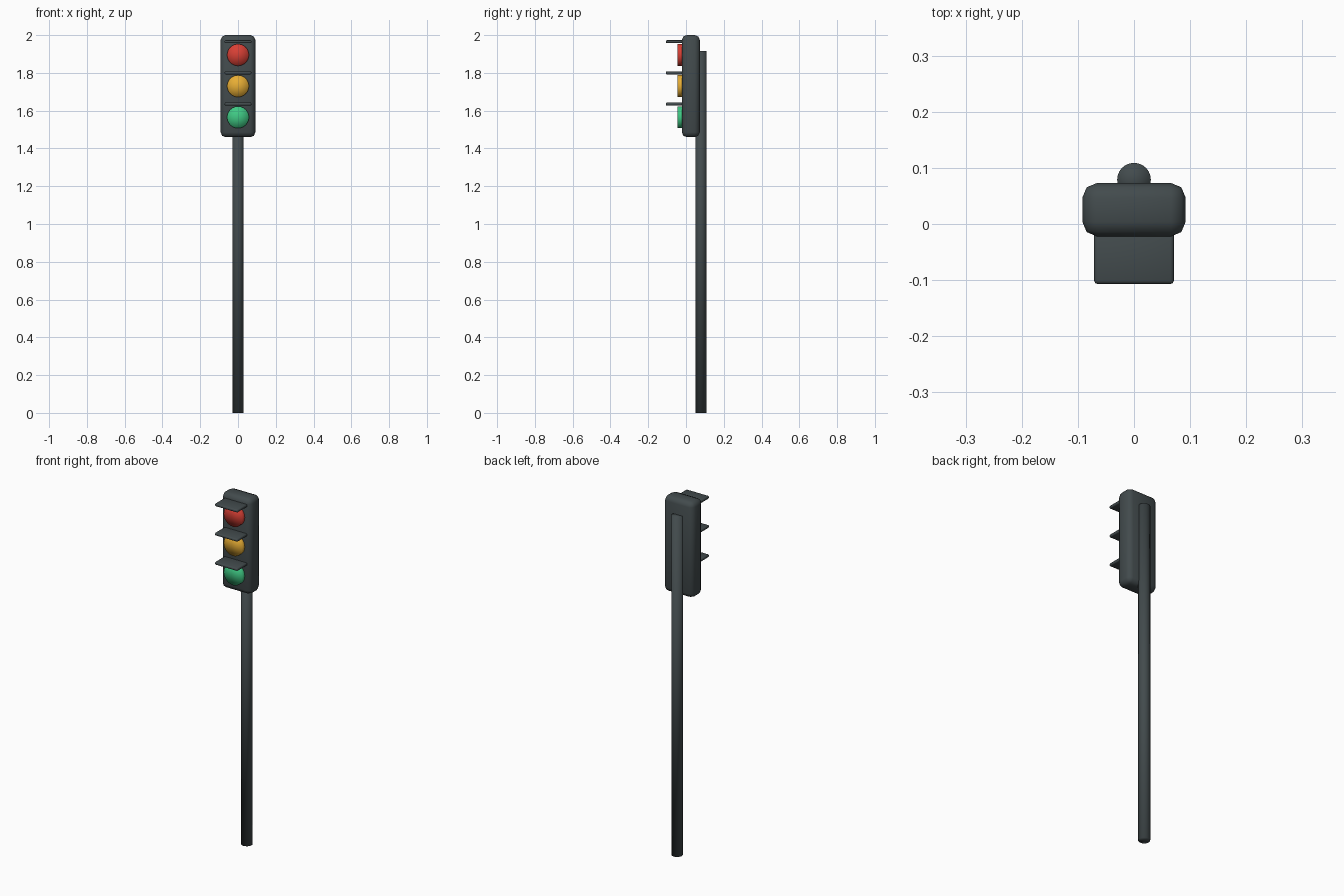
import bpy, math

if "Cube" in bpy.data.objects:
    bpy.data.objects.remove(bpy.data.objects["Cube"])


def material(name, rgb):
    m = bpy.data.materials.new(name)
    m.diffuse_color = (*rgb, 1)
    m.use_nodes = True
    m.node_tree.nodes["Principled BSDF"].inputs["Base Color"].default_value = m.diffuse_color
    return m


def finish(name, mat):
    ob = bpy.context.object
    ob.name = name
    ob.data.materials.append(mat)
    bpy.ops.object.shade_smooth()
    return ob


def box(name, lo, hi, bevel, mat):
    bpy.ops.mesh.primitive_cube_add(size=1, location=[(a + b) / 2 for a, b in zip(lo, hi)])
    bpy.context.object.scale = [b - a for a, b in zip(lo, hi)]
    bpy.ops.object.transform_apply(location=False, rotation=False, scale=True)
    ob = finish(name, mat)
    mod = ob.modifiers.new("bevel", 'BEVEL')
    mod.width, mod.segments = bevel, 2
    return ob


def cylinder(name, radius, depth, loc, rot, mat):
    bpy.ops.mesh.primitive_cylinder_add(vertices=24, radius=radius, depth=depth, location=loc,
                                        rotation=rot, end_fill_type='TRIFAN')
    return finish(name, mat)


dark = material("dark_metal", (0.055, 0.07, 0.074))
lights = [("red", (0.68, 0.05, 0.035)), ("amber", (0.8, 0.42, 0.035)), ("green", (0.05, 0.58, 0.23))]

# Pole behind the housing
cylinder("pole", 0.03, 1.915, (0, 0.079, 0.9575), (0, 0, 0), dark)

# Signal housing
box("housing", (-0.092, -0.022, 1.46), (0.092, 0.073, 2.0), 0.026, dark)

# Three lenses, each under a flat visor
for i, (colour, rgb) in enumerate(lights):
    z = 1.895 - i * 0.165
    cylinder(colour + "_lens", 0.058, 0.04, (0, -0.025, z), (math.pi / 2, 0, 0), material(colour, rgb))
    box(colour + "_visor", (-0.071, -0.107, z + 0.062), (0.071, -0.01, z + 0.078), 0.006, dark)
